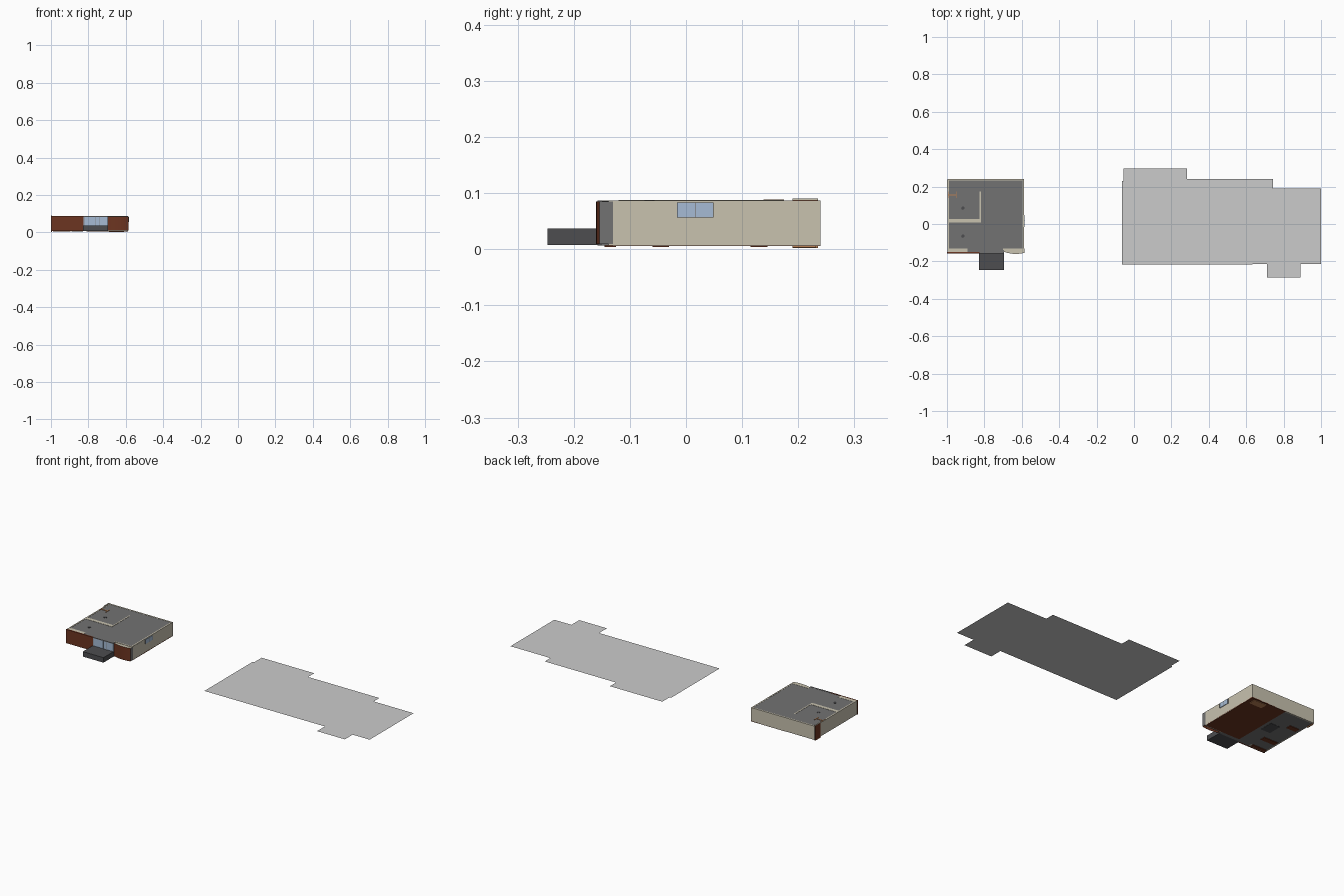
import bpy, math

cube = bpy.data.objects.get("Cube")
if cube:
    bpy.data.objects.remove(cube)


def material(name, r, g, b):
    m = bpy.data.materials.new(name)
    m.use_nodes = True
    m.diffuse_color = (r, g, b, 1)
    m.node_tree.nodes["Principled BSDF"].inputs["Base Color"].default_value = (r, g, b, 1)
    return m


concrete = material("light concrete", .6, .6, .6)
roofing = material("grey roofing", .17, .17, .17)
cream = material("cream render", .58, .54, .43)
brick = material("red brown brick", .15, .035, .015)
glass = material("pale blue glass", .38, .5, .66)
dark = material("dark grey step", .075, .075, .08)
orange = material("orange timber", .5, .22, .09)
frame = material("window frame", .25, .27, .3)


def mesh(name, verts, faces, mat):
    me = bpy.data.meshes.new(name)
    me.from_pydata(verts, [], faces)
    me.materials.append(mat)
    ob = bpy.data.objects.new(name, me)
    bpy.context.collection.objects.link(ob)
    return ob


def box(name, mat, x0, x1, y0, y1, z0, z1):
    v = [(x, y, z) for z in (z0, z1) for x, y in ((x0, y0), (x1, y0), (x1, y1), (x0, y1))]
    f = [(3, 2, 1, 0), (4, 5, 6, 7)]
    f += [(i, (i + 1) % 4, (i + 1) % 4 + 4, i + 4) for i in range(4)]
    return mesh(name, v, f, mat)


# Flat ground sheet beside the house
outline = [(-.065, -.217), (.711, -.215), (.711, -.287), (.89, -.287), (.89, -.215),
           (1, -.215), (1, .189), (.743, .189), (.743, .241), (.283, .241),
           (.283, .297), (-.055, .297), (-.055, .23), (-.065, .23)]
mesh("ground_sheet", [(x, y, 0) for x, y in outline], [range(len(outline))], concrete)

# House extents
W, E, S, N = -.998, -.588, -.15, .24
LOW, TOP = .007, .087
T = .008

# Outer walls
box("back_wall", cream, W, E, N - T, N, LOW, TOP)
box("east_wall", cream, E - T, E, -.13, N, LOW, TOP)
box("west_wall", cream, W, W + T, S, N, LOW, TOP)
box("front_wall_west", cream, W, -.89, S, -.13, LOW, TOP)
box("front_wall_east", cream, -.70, E, -.138, -.13, LOW, TOP)

# Roof and floors
box("roof", roofing, W + T, E, -.13, N - T, .08, .0862)
box("porch_roof", roofing, -.89, -.695, S, -.13, .08, .0862)
box("main_floor", brick, -.81, E, -.13, N, .006, .011)
box("west_floor", roofing, W, -.81, S, N, .007, .011)
box("porch_floor", roofing, -.81, -.695, S, -.13, .007, .011)

# Inner wall tops showing through the roof
box("cross_wall", cream, W, -.82, .008, .028, .011, .0875)
box("spine_wall", cream, -.825, -.818, .008, .175, .011, .0875)
box("roof_edge_strip", cream, W, W + T, -.12, .01, .08, .0875)

# Front brick facing and bowed brick panel
box("front_brick", brick, W - .002, -.825, S - .008, S, LOW, TOP)
steps = 12
arc = [(-.695 + .109 * i / steps, -.14 - .02 * math.sin(math.pi * (.15 + .6 * i / steps)))
       for i in range(steps + 1)]
arc += [(-.586, -.13)]
n = len(arc)
bow = mesh("bowed_brick_panel", [(x, y, z) for z in (.009, TOP - .002) for x, y in arc],
           [(i, i + 1, i + 1 + n, i + n) for i in range(n - 1)], brick)
bow.data.materials.append(roofing)
bow.data.polygons[n - 2].material_index = 1
for p in bow.data.polygons:
    p.use_smooth = p.index < n - 2
mesh("bowed_panel_cap", [(x, y, TOP - .002) for x, y in arc] + [(-.695, -.13, TOP - .002)],
     [range(n + 1)], cream)

# Glazed entrance
box("entrance_glass", glass, -.825, -.695, S - .006, S, .036, .085)
box("entrance_base", dark, -.825, -.695, S - .006, S, LOW, .036)
for x in (-.823, -.76, -.739, -.697):
    box("entrance_mullion", frame, x - .0012, x + .0012, S - .008, S, .036, .085)
box("entrance_lintel", roofing, -.825, -.695, S - .008, S, .083, TOP)

# Front step
box("front_step", dark, -.828, -.695, -.247, S, .008, .037)

# East window
box("window_pane", glass, E, E + .003, -.015, .049, .057, .083)
for y in (-.0155, .017, .0485):
    box("window_upright", frame, E, E + .004, y - .0007, y + .0007, .057, .083)

# Corner pier with cap and foot
box("corner_pier", brick, W - .002, W + .004, .19, .235, .006, .088)
box("pier_cap", cream, W - .002, W + .004, .19, .235, .088, .0905)
box("pier_foot", orange, W - .002, W + .004, .19, .235, .002, .006)
box("floor_pad", orange, -.69, -.61, .19, .232, .003, .006)

# Timber rack on the roof
for x in (-.993, -.95):
    box("rack_side", orange, x - .002, x + .002, .138, .175, .08, .0885)
box("rack_bar", orange, -.993, -.95, .153, .159, .08, .0885)

# Roof vents
for y in (.085, -.065):
    bpy.ops.mesh.primitive_cylinder_add(vertices=12, radius=.009, depth=.003,
                                        location=(-.915, y, .0865))
    vent = bpy.context.object
    vent.name = "roof_vent"
    vent.data.materials.append(dark)

# Brick footings under the west floor
for x, y, w, d in ((-.95, .13, .06, .03), (-.94, -.045, .09, .03), (-.945, -.135, .09, .02)):
    box("footing", brick, x - w / 2, x + w / 2, y - d / 2, y + d / 2, .004, .007)
box("floor_recess", dark, -.89, -.83, .02, .1, .006, .007)
